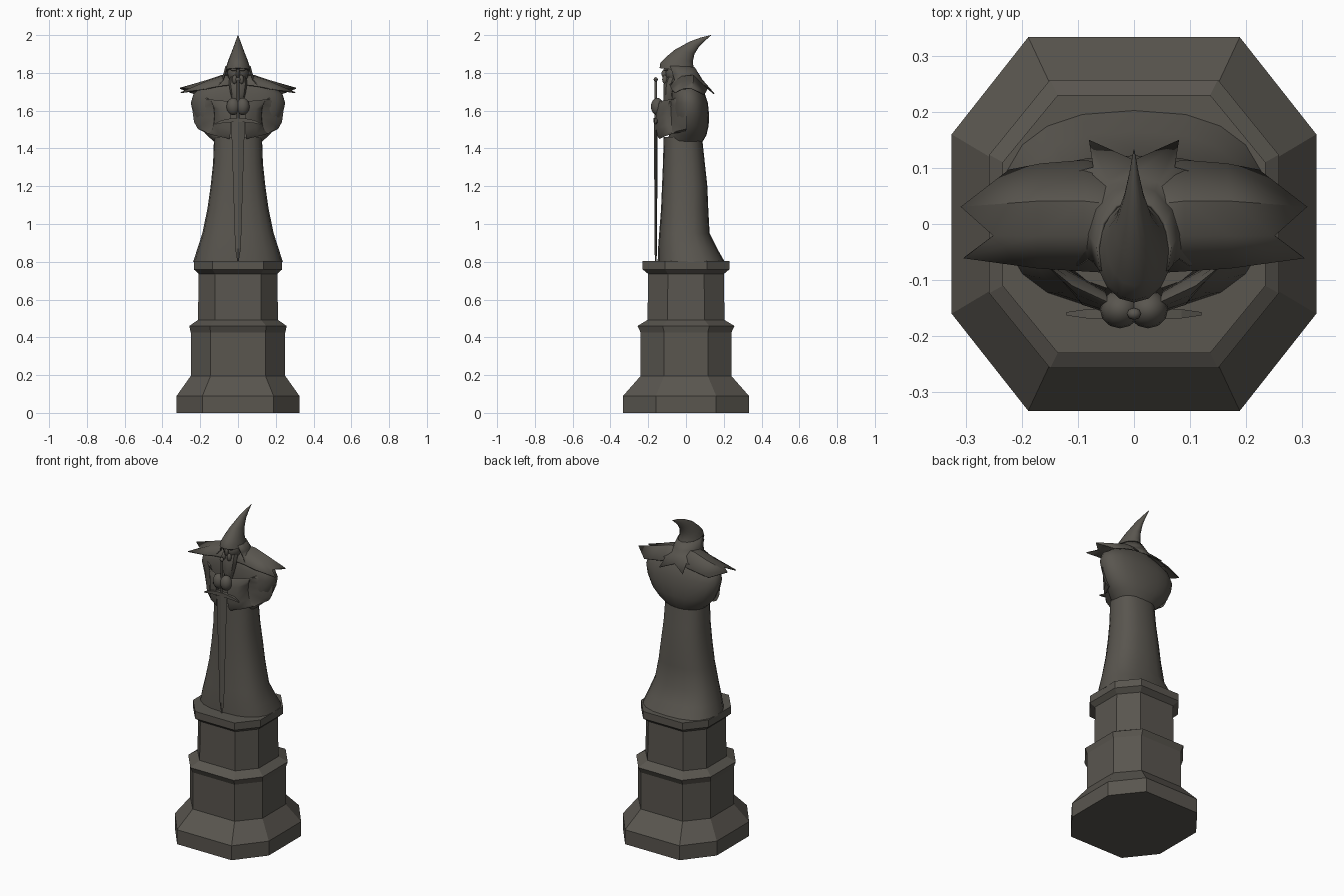
import bpy, bmesh, math
from mathutils import Vector

if "Cube" in bpy.data.objects:
    bpy.data.objects.remove(bpy.data.objects["Cube"])

stone = bpy.data.materials.new("dark_stone")
stone.diffuse_color = (0.1, 0.092, 0.078, 1)
stone.use_nodes = True
stone.node_tree.nodes["Principled BSDF"].inputs["Base Color"].default_value = stone.diffuse_color


def finish(name, bm, smooth=None, mirror=False, thick=0):
    bmesh.ops.recalc_face_normals(bm, faces=bm.faces)
    me = bpy.data.meshes.new(name)
    bm.to_mesh(me)
    bm.free()
    me.materials.append(stone)
    ob = bpy.data.objects.new(name, me)
    bpy.context.collection.objects.link(ob)
    if smooth:
        bpy.ops.object.select_all(action='DESELECT')
        bpy.context.view_layer.objects.active = ob
        ob.select_set(True)
        bpy.ops.object.shade_smooth_by_angle(angle=math.radians(smooth))
    if thick:
        s = ob.modifiers.new("thickness", 'SOLIDIFY')
        s.thickness = thick
        s.offset = 0
    if mirror:
        m = ob.modifiers.new("mirror", 'MIRROR')
        m.use_mirror_merge = False
    return ob


def loft(name, rings, closed=True, caps=True, **kw):
    """Skin a list of equal-length point rows."""
    bm = bmesh.new()
    rows = [[bm.verts.new(p) for p in r] for r in rings]
    n = len(rows[0])
    for a, b in zip(rows, rows[1:]):
        for i in range(n if closed else n - 1):
            j = (i + 1) % n
            bm.faces.new((a[i], a[j], b[j], b[i]))
    if closed and caps:
        bm.faces.new(rows[0])
        bm.faces.new(rows[-1])
    return finish(name, bm, **kw)


def power(v, e):
    return math.copysign(abs(v) ** e, v)


def oval(z, hx, y0, y1, n=20, e=1.0):
    """Rounded horizontal section from front y0 to back y1."""
    r = []
    for i in range(n):
        t = math.tau * i / n
        r.append((hx * power(math.cos(t), e),
                  (y0 + y1) / 2 + (y1 - y0) / 2 * power(math.sin(t), e), z))
    return r


def ball(name, c, s, seg=12, mirror=False):
    bm = bmesh.new()
    bmesh.ops.create_uvsphere(bm, u_segments=seg, v_segments=8, radius=1)
    for v in bm.verts:
        v.co = Vector((c[0] + v.co.x * s[0], c[1] + v.co.y * s[1], c[2] + v.co.z * s[2]))
    return finish(name, bm, smooth=50, mirror=mirror)


# Stepped eight-sided pedestal: z, half width, half depth
def octagon(z, hx, hy):
    a, b = 0.58 * hx, 0.48 * hy
    return [(a, -hy, z), (hx, -b, z), (hx, b, z), (a, hy, z),
            (-a, hy, z), (-hx, b, z), (-hx, -b, z), (-a, -hy, z)]


steps = [(0, .325, .333), (.09, .325, .333), (.196, .25, .24), (.425, .25, .24),
         (.46, .258, .257), (.492, .212, .204), (.735, .208, .2),
         (.76, .234, .23), (.805, .234, .23)]
loft("pedestal", [octagon(*s) for s in steps])

# Long robe flaring at the hem
robe = [(.80, .237, -.15, .205), (.87, .215, -.148, .165), (.95, .189, -.142, .125),
        (1.08, .162, -.132, .118), (1.2, .145, -.127, .113), (1.32, .132, -.122, .1),
        (1.46, .127, -.118, .085)]
loft("robe", [oval(*r, e=.8) for r in robe], smooth=40)

# Bulging upper body and draped upper arms
torso = [(1.43, .12, -.1, .085), (1.47, .165, -.09, .108), (1.52, .208, -.08, .12),
         (1.58, .236, -.08, .122), (1.64, .25, -.08, .116), (1.69, .235, -.078, .1),
         (1.725, .19, -.07, .08), (1.765, .09, -.06, .06)]
loft("torso", [oval(*r, e=.9) for r in torso], smooth=40)

# Drooping sleeves meeting at the hands
sleeve = []
for c, d, hu, hz in [((.185, 0, 1.59), (1, .1), .055, .1),
                     ((.16, -.07, 1.57), (.75, .66), .05, .092),
                     ((.11, -.11, 1.56), (.45, .89), .038, .095),
                     ((.045, -.14, 1.55), (.3, .95), .022, .1)]:
    sleeve.append([(c[0] + hu * math.cos(t) * d[0], c[1] + hu * math.cos(t) * d[1],
                    c[2] + hz * math.sin(t)) for t in [math.tau * i / 12 for i in range(12)]])
loft("sleeve", sleeve, smooth=40, mirror=True)
ball("hand", (.025, -.152, 1.622), (.036, .034, .046), mirror=True)

# Pointed shoulder capes
cape = [[(.0, .1, 1.73), (.0, .03, 1.79), (.0, -.03, 1.79), (.05, -.085, 1.735)],
        [(.09, .112, 1.715), (.09, .04, 1.785), (.09, -.02, 1.78), (.1, -.082, 1.73)],
        [(.165, .106, 1.70), (.17, .04, 1.758), (.17, -.02, 1.752), (.17, -.078, 1.715)],
        [(.222, .095, 1.685), (.308, .03, 1.718), (.25, -.02, 1.715), (.303, -.06, 1.695)]]
loft("shoulder_cape", cape, closed=False, thick=.006, mirror=True, smooth=35)


# Curled pointed hood: front y/z, back y/z, half width
def tilted(y0, z0, y1, z1, hw, n=16):
    r = []
    for i in range(n):
        t = math.tau * i / n
        k = (1 - math.cos(t)) / 2
        r.append((hw * math.sin(t), y0 + (y1 - y0) * k, z0 + (z1 - z0) * k))
    return r


hood = [(.131, 2.0, .133, 1.998, .001), (.075, 1.986, .098, 1.968, .009),
        (.02, 1.966, .07, 1.94, .018), (-.06, 1.922, .045, 1.9, .034),
        (-.11, 1.88, .036, 1.86, .05), (-.136, 1.852, .04, 1.83, .06),
        (-.14, 1.825, .048, 1.805, .068)]
rings = [tilted(*h) for h in hood]
loft("hood", rings, smooth=45)

# Hood sides and back ending in a jagged collar (9 points per row, around the back)
def drape(z, hw, y0, y1, front):
    row = []
    for i in range(9):
        t = math.radians(-115 + i * 230 / 8)
        row.append((hw * math.sin(t), (y0 + y1) / 2 + (y1 - y0) / 2 * math.cos(t),
                    z + front * (1 - math.cos(t)) / 2))
    return row


half = [(.1, -.075, 1.74), (.162, .077, 1.72), (.072, .1, 1.735), (.08, .148, 1.69)]
jag = [(-x, y, z) for x, y, z in half] + [(0, .112, 1.72)] + half[::-1]
loft("hood_collar", [drape(1.83, .064, -.135, .042, .01), drape(1.79, .076, -.125, .068, 0),
                     drape(1.762, .088, -.12, .085, 0), jag],
     closed=False, thick=.006, smooth=35)

# Face, nose, brows, moustache and beard in the hood opening
ball("face", (0, -.055, 1.8), (.056, .055, .06))
ball("nose", (0, -.112, 1.795), (.011, .018, .024), 8)
ball("brow", (.022, -.105, 1.818), (.018, .014, .008), 8, mirror=True)
ball("moustache", (.018, -.112, 1.765), (.014, .014, .024), 8, mirror=True)
beard = [(1.78, .045, -.105, -.03), (1.74, .048, -.12, -.04), (1.69, .04, -.122, -.05),
         (1.64, .025, -.12, -.06), (1.58, .008, -.11, -.07)]
loft("beard", [oval(*b, n=10) for b in beard], smooth=35)


# Sword held point down
def diamond(z, hx, hy):
    return [(hx, -.16, z), (0, -.16 + hy, z), (-hx, -.16, z), (0, -.16 - hy, z)]


loft("blade", [diamond(.805, .004, .004), diamond(.87, .015, .007),
               diamond(1.54, .036, .009)])
guard = []
for x, z, h in [(-.12, 1.53, .003), (-.085, 1.542, .008), (-.03, 1.55, .011), (.03, 1.55, .011),
                (.085, 1.542, .008), (.12, 1.53, .003)]:
    guard.append([(x, -.16 - h, z - h), (x, -.16 + h, z - h), (x, -.16 + h, z + h),
                  (x, -.16 - h, z + h)])
loft("guard", guard)
loft("grip", [oval(z, .007, -.167, -.153, n=8) for z in (1.55, 1.765)], smooth=50)
ball("pommel", (0, -.16, 1.765), (.013, .011, .012), 8)
